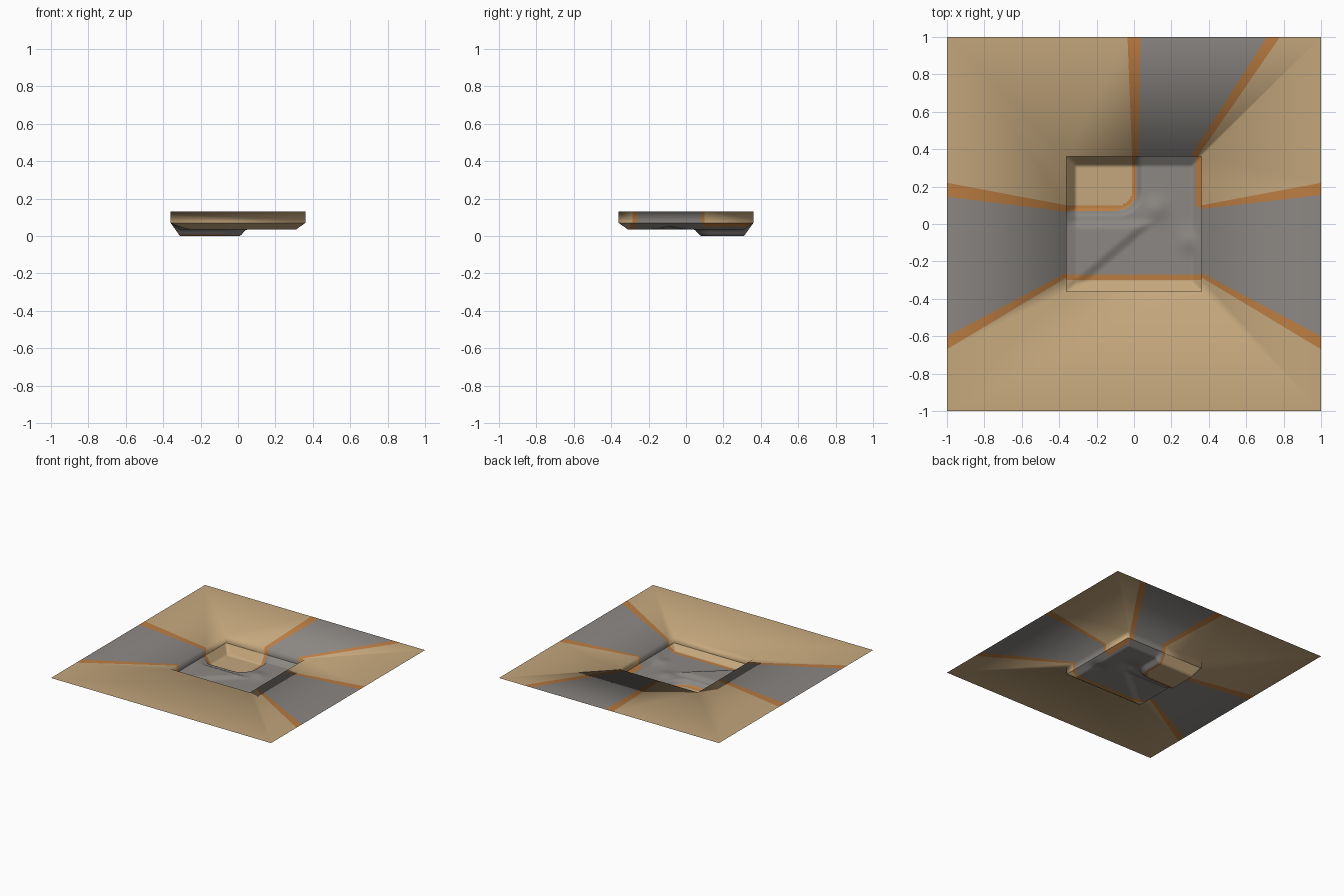
import bpy, math

if "Cube" in bpy.data.objects:
    bpy.data.objects.remove(bpy.data.objects["Cube"])

# Flat colours
def mat(name, rgb):
    m = bpy.data.materials.new(name)
    m.diffuse_color = (*rgb, 1)
    m.use_nodes = True
    m.node_tree.nodes["Principled BSDF"].inputs["Base Color"].default_value = m.diffuse_color
    return m

MATS = [mat("sand", (0.56, 0.39, 0.205)),
        mat("rock_grey", (0.26, 0.245, 0.23)),
        mat("clay_orange", (0.50, 0.205, 0.055))]
TAN, GREY, ORANGE = 0, 1, 2
R, TOP, WALL = 0.36, 0.13, 0.07   # basin half width, rim height, wall foot height


def build(name, verts, faces, cols):
    me = bpy.data.meshes.new(name)
    me.from_pydata(verts, [], faces)
    for m in MATS:
        me.materials.append(m)
    for p, c in zip(me.polygons, cols):
        p.material_index = c
        p.use_smooth = True
    ob = bpy.data.objects.new(name, me)
    bpy.context.collection.objects.link(ob)
    return ob


# Flat surround and basin walls: colour bands fan out from the rim
# (inner x, inner y, outer x, outer y, colour up to the next entry), clockwise
RING = [(-R, R, -1, 1, TAN), (-.01, R, -.035, 1, ORANGE), (.025, R, .035, 1, GREY),
        (.30, R, .71, 1, ORANGE), (.34, R, .78, 1, TAN), (R, R, 1, 1, TAN),
        (R, .10, 1, .22, ORANGE), (R, .08, 1, .155, GREY), (R, -.26, 1, -.60, ORANGE),
        (R, -.285, 1, -.67, TAN), (R, -R, 1, -1, TAN), (-R, -R, -1, -1, TAN),
        (-R, -.285, -1, -.67, ORANGE), (-R, -.26, -1, -.60, GREY),
        (-R, .065, -1, .145, ORANGE), (-R, .10, -1, .22, TAN)]
verts, faces, cols = [], [], []
for ix, iy, ox, oy, c in RING:
    verts += [(ix, iy, WALL), (ix, iy, TOP), (ox, oy, TOP)]
n = len(RING)
for i in range(n):
    a, b = 3 * i, 3 * ((i + 1) % n)
    for k in (0, 1):
        faces.append((a + k, b + k, b + k + 1, a + k + 1))
        cols.append(RING[i][4])
build("surround_and_walls", verts, faces, cols)


# Basin floor: height field with a sunken rounded patch and low rock steps
def smooth(a, b, v):
    t = max(0.0, min(1.0, (v - a) / (b - a)))
    return t * t * (3 - 2 * t)


def patch(x, y):
    """Signed distance to the rounded sunken corner patch."""
    r = 0.10
    qx, qy = x - 0.015 + r, 0.075 - y + r
    return math.hypot(max(qx, 0), max(qy, 0)) + min(max(qx, qy), 0) - r


def height(x, y):
    h = 0.035
    # rock shelf stepping down towards the front right
    h += 0.018 * smooth(-0.03, 0.03, (y - x * 0.85 + 0.06) * 0.75) * (1 - smooth(-0.03, 0.03, y))
    # low mounds on the right
    for mx, my, s, a in ((.30, -.09, .06, .014), (.12, .08, .06, .016)):
        h += a * math.exp(-((x - mx) ** 2 + (y - my) ** 2) / (s * s))
    h *= smooth(-0.01, 0.035, patch(x, y))
    t = min(1.0, (R - max(abs(x), abs(y))) / 0.05)
    return WALL + (h - WALL) * t


def colour(x, y):
    d = patch(x, y)
    if d < -0.027:
        return TAN
    if d < 0:
        return ORANGE
    if y < -0.30:
        return TAN
    if y < -0.27 or (x > 0.335 and y > 0.09):
        return ORANGE
    return GREY


N = 72
step = 2 * R / N
pos = [-R + step * i for i in range(N + 1)]
verts = [(x, y, height(x, y)) for y in pos for x in pos]
faces, cols = [], []
for j in range(N):
    for i in range(N):
        a = j * (N + 1) + i
        faces.append((a, a + 1, a + N + 2, a + N + 1))
        cols.append(colour(pos[i] + step / 2, pos[j] + step / 2))
build("basin_floor", verts, faces, cols)
